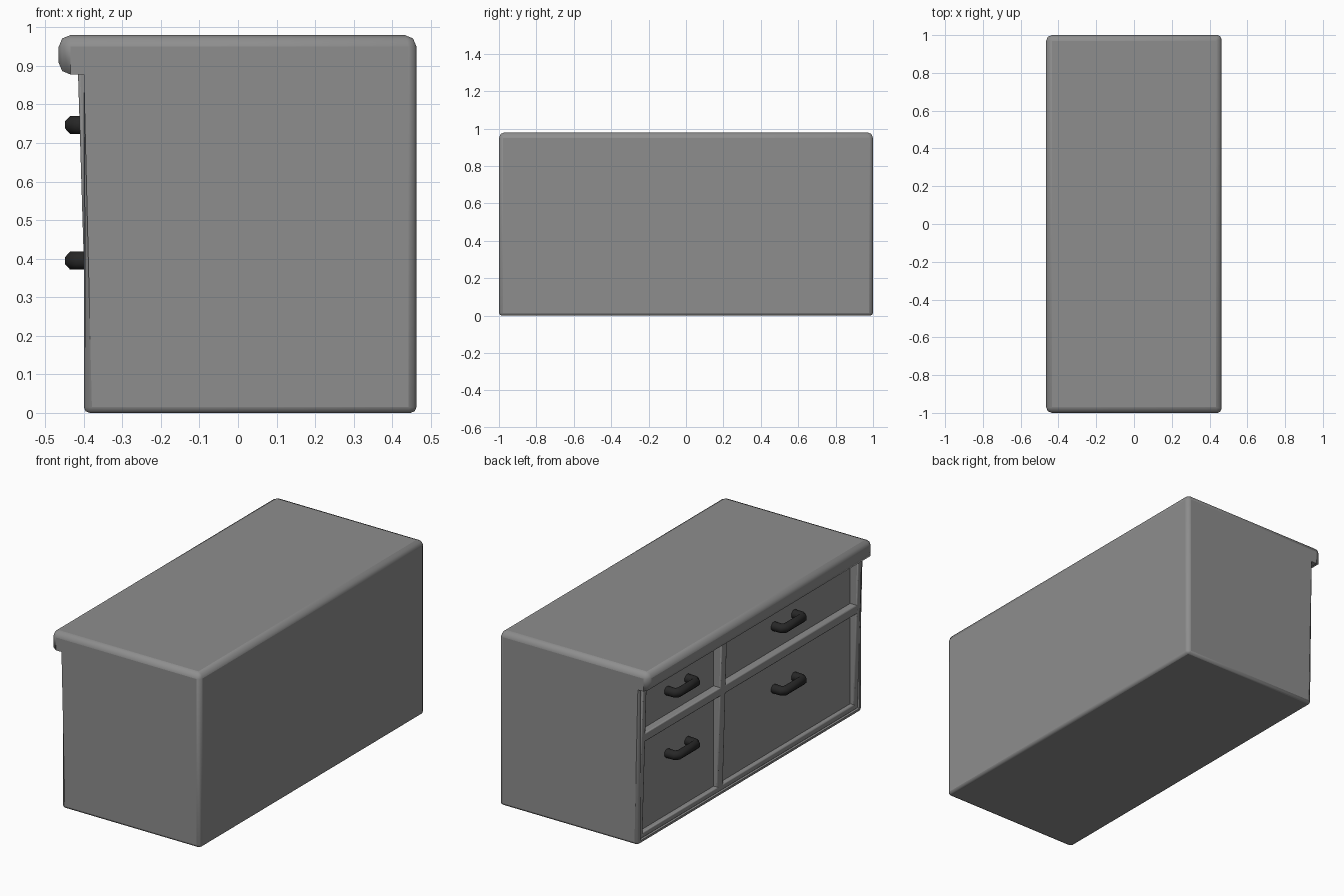
import bpy, bmesh
from math import pi

if "Cube" in bpy.data.objects:
    bpy.data.objects.remove(bpy.data.objects["Cube"])


def material(name, v):
    m = bpy.data.materials.new(name)
    m.diffuse_color = (v, v, v, 1)
    m.use_nodes = True
    m.node_tree.nodes["Principled BSDF"].inputs["Base Color"].default_value = m.diffuse_color
    return m


grey = material("cabinet_grey", 0.27)
dark = material("dark_handle", 0.02)


def new_object(name, bm):
    mesh = bpy.data.meshes.new(name)
    bmesh.ops.recalc_face_normals(bm, faces=bm.faces[:])
    bm.to_mesh(mesh)
    bm.free()
    mesh.materials.append(grey)
    ob = bpy.data.objects.new(name, mesh)
    bpy.context.collection.objects.link(ob)
    return ob


def extrude_profile(name, pts, y0, y1):
    """Extrude an (x, z) profile along y."""
    bm = bmesh.new()
    face = bm.faces.new([bm.verts.new((x, y0, z)) for x, z in pts])
    geo = bmesh.ops.extrude_face_region(bm, geom=[face])["geom"]
    verts = [g for g in geo if isinstance(g, bmesh.types.BMVert)]
    bmesh.ops.translate(bm, verts=verts, vec=(0, y1 - y0, 0))
    return new_object(name, bm)


def smooth(ob, angle=0.7):
    bpy.ops.object.select_all(action='DESELECT')
    ob.select_set(True)
    bpy.context.view_layer.objects.active = ob
    bpy.ops.object.shade_smooth_by_angle(angle=angle)


# Cabinet body with overhanging counter, one continuous shell
body = extrude_profile("cabinet_body", [
    (-0.40, 0.0), (0.463, 0.0), (0.463, 0.98),
    (-0.465, 0.98), (-0.465, 0.878), (-0.40, 0.878)], -1, 1)
weights = body.data.attributes.new("bevel_weight_edge", 'FLOAT', 'EDGE')
for e in body.data.edges:
    a, b = (body.data.vertices[i].co for i in e.vertices)
    mid = (a + b) / 2
    if mid.z > 0.95 or mid.x < -0.45:
        w = 1.0
    elif abs(mid.z - 0.878) < 0.01:
        w = 0.0
    elif mid.z < 0.1:
        w = 0.5
    else:
        w = 0.7
    weights.data[e.index].value = w
bev = body.modifiers.new("bevel", 'BEVEL')
bev.limit_method = 'WEIGHT'
bev.width = 0.03
bev.segments = 2

# Front recess holding the frame and drawer fronts
cutter = extrude_profile("recess_cutter", [
    (-0.6, 0.02), (-0.365, 0.02), (-0.365, 0.877), (-0.6, 0.877)], -0.975, 0.975)
cutter.hide_render = True
cutter.hide_set(True)
cut = body.modifiers.new("recess", 'BOOLEAN')
cut.object = cutter
cut.operation = 'DIFFERENCE'
cut.solver = 'EXACT'
smooth(body)


# Face frame, leaning slightly forward towards the top
def front_x(z):
    return -0.388 - 0.027 * z / 0.88


def frame_bar(name, y0, y1, z0, z1):
    ob = extrude_profile(name, [(front_x(z0), z0), (-0.355, z0),
                                (-0.355, z1), (front_x(z1), z1)], y0, y1)
    m = ob.modifiers.new("bevel", 'BEVEL')
    m.width = 0.006
    m.segments = 2
    smooth(ob)


for name, y0, y1 in (("stile_left", 0.94, 0.976), ("stile_middle", 0.225, 0.275),
                     ("stile_right", -0.976, -0.94)):
    frame_bar(name, y0, y1, 0.018, 0.885)
for name, z0, z1 in (("rail_bottom", 0.018, 0.05), ("rail_middle", 0.565, 0.615)):
    frame_bar(name, -0.95, 0.95, z0, z1)


# Drawer and door handles: octagonal bar bent into a U
def handle(name, y, z):
    cu = bpy.data.curves.new(name, 'CURVE')
    cu.dimensions = '3D'
    cu.bevel_depth = 0.025
    cu.bevel_resolution = 2
    cu.use_fill_caps = True
    half = [(-0.355, 0.09), (-0.412, 0.09), (-0.427, 0.075)]
    path = half + [(x, -d) for x, d in reversed(half)]
    sp = cu.splines.new('POLY')
    sp.points.add(len(path) - 1)
    for p, (x, d) in zip(sp.points, path):
        p.co = (x, d, 0, 1)
        p.tilt = pi / 8
    cu.materials.append(dark)
    ob = bpy.data.objects.new(name, cu)
    ob.location = (0, y, z)
    bpy.context.collection.objects.link(ob)


for side, y in (("left", 0.60), ("right", -0.35)):
    handle("upper_handle_" + side, y, 0.747)
    handle("lower_handle_" + side, y, 0.395)
